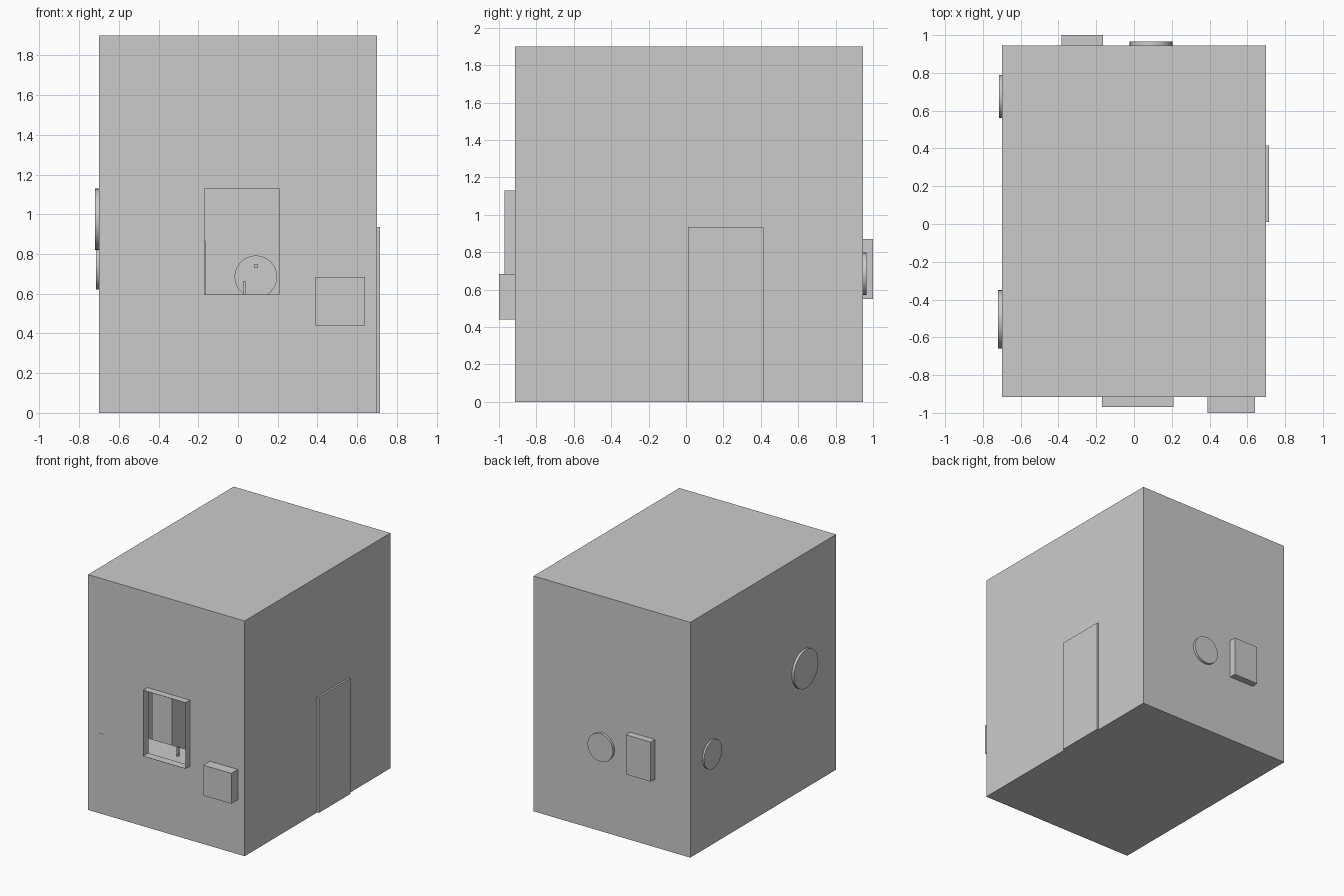
import bpy
from math import pi

if "Cube" in bpy.data.objects:
    bpy.data.objects.remove(bpy.data.objects["Cube"])


def box(name, x, y, z):
    """Box from (min, max) ranges."""
    bpy.ops.mesh.primitive_cube_add(size=1)
    o = bpy.context.object
    o.name = name
    for v in o.data.vertices:
        v.co = [r[0] if c < 0 else r[1] for c, r in zip(v.co, (x, y, z))]
    return o


def disc(name, centre, radius, depth, axis):
    rot = (0, pi / 2, 0) if axis == 'x' else (pi / 2, 0, 0)
    bpy.ops.mesh.primitive_cylinder_add(vertices=32, radius=radius, depth=depth,
                                        location=centre, rotation=rot)
    o = bpy.context.object
    o.name = name
    bpy.ops.object.shade_smooth_by_angle()
    return o


def cut(target, cutter):
    m = target.modifiers.new("cut", 'BOOLEAN')
    m.operation, m.solver, m.object = 'DIFFERENCE', 'EXACT', cutter
    bpy.context.view_layer.objects.active = target
    bpy.ops.object.modifier_apply(modifier=m.name)
    bpy.data.objects.remove(cutter, do_unlink=True)


# Hollow cabin with a front window and two back openings
walls = box("cabin_walls", (-.7, .7), (-.915, .945), (0, 1.9))
cut(walls, box("room_cutter", (-.69, .69), (-.905, .935), (.01, 1.89)))
cut(walls, box("front_cutter", (-.168, .208), (-1, -.85), (.597, 1.128)))
cut(walls, box("back_cutter", (-.38, -.165), (.9, 1), (.555, .865)))
cut(walls, disc("porthole_cutter", (.09, .945, .685), .105, .1, 'y'))

# Open front window surround
frame = box("front_window_frame", (-.17, .21), (-.97, -.914), (.595, 1.13))
cut(frame, box("frame_cutter", (-.168, .208), (-1, -.85), (.597, 1.128)))

# Back bay, open towards the room
bay = box("back_bay", (-.385, -.163), (.944, 1.0), (.55, .87))
cut(bay, box("bay_cutter", (-.38, -.165), (.9, .995), (.555, .865)))

# Round windows, front box and side door
disc("back_porthole", (.09, .955, .685), .113, .022, 'y')
disc("left_porthole_large", (-.709, -.505, .975), .155, .022, 'x')
disc("left_porthole_small", (-.706, .675, .735), .115, .018, 'x')
box("front_utility_box", (.39, .64), (-1.0, -.914), (.44, .685))
box("side_door", (.699, .715), (.01, .415), (0, .935))

# Furniture glimpsed through the window
box("counter", (-.66, .3), (-.9, -.68), (.01, .59))
box("tap", (.025, .037), (-.82, -.8), (.59, .665))
box("tall_cabinet", (-.56, -.38), (-.3, .1), (.01, .8))
box("porthole_latch", (.08, .1), (.93, .946), (.733, .747))
box("shelf_tip", (-.6, -.56), (-.917, -.9), (.643, .647))
